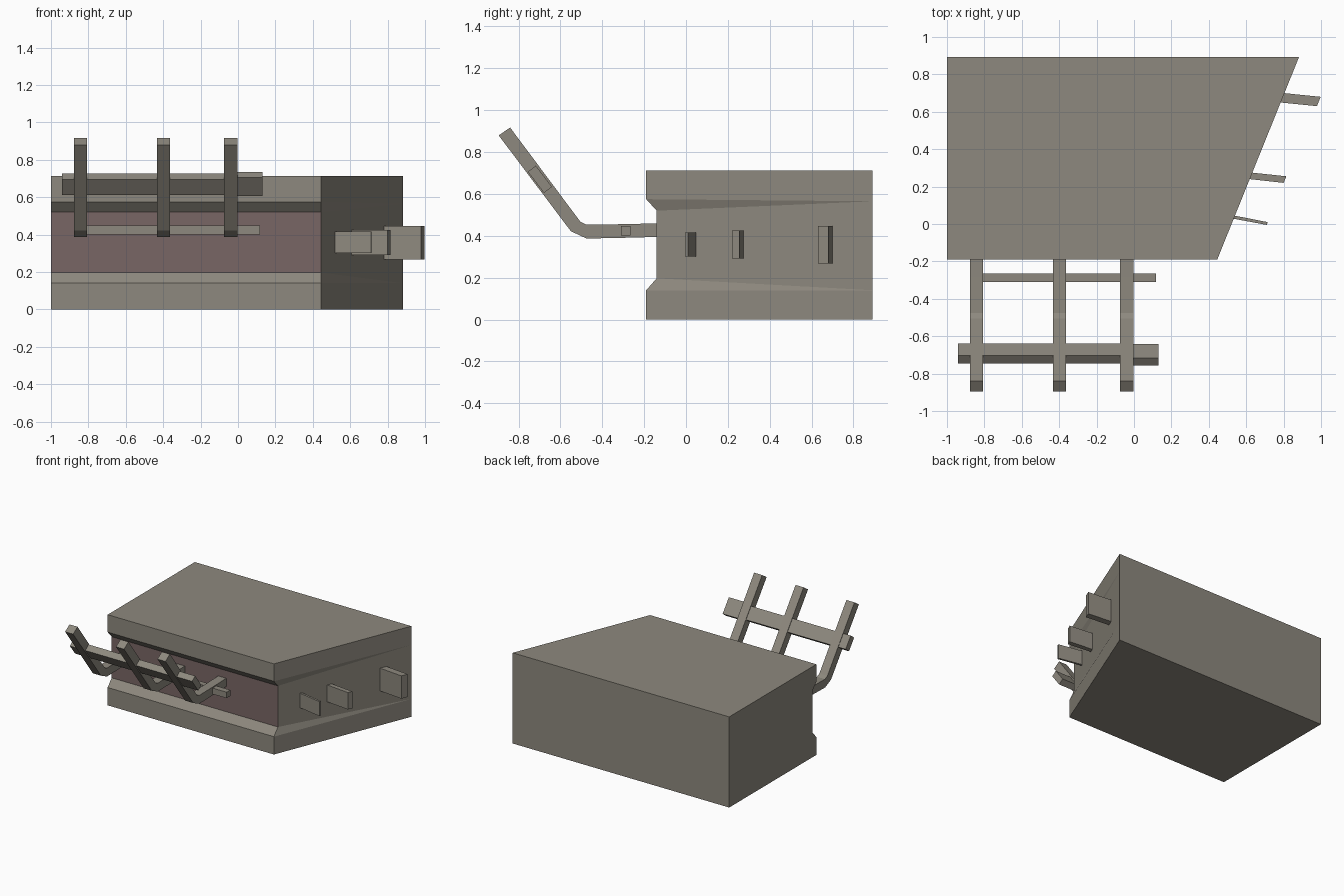
import bpy, bmesh, math
from mathutils import Vector

if "Cube" in bpy.data.objects:
    bpy.data.objects.remove(bpy.data.objects["Cube"])


def material(name, rgb):
    m = bpy.data.materials.new(name)
    m.diffuse_color = (*rgb, 1)
    m.use_nodes = True
    m.node_tree.nodes["Principled BSDF"].inputs["Base Color"].default_value = m.diffuse_color
    return m


GREY = material("warm grey", (0.27, 0.25, 0.21))
RED = material("dull red", (0.19, 0.133, 0.13))


def finish(name, bm, mats=(GREY,)):
    bmesh.ops.recalc_face_normals(bm, faces=bm.faces)
    me = bpy.data.meshes.new(name)
    bm.to_mesh(me)
    bm.free()
    for m in mats:
        me.materials.append(m)
    ob = bpy.data.objects.new(name, me)
    bpy.context.collection.objects.link(ob)
    return ob


def prism(name, points, offset):
    """Extrude a closed outline of 3D points along an offset vector."""
    bm = bmesh.new()
    face = bm.faces.new([bm.verts.new(p) for p in points])
    ext = bmesh.ops.extrude_face_region(bm, geom=[face])["geom"]
    bmesh.ops.translate(bm, vec=offset,
                        verts=[v for v in ext if isinstance(v, bmesh.types.BMVert)])
    return finish(name, bm)


# Body: the front has a recessed channel, the right end is slanted
front = [(-0.19, 0), (-0.19, 0.14), (-0.14, 0.197), (-0.14, 0.52), (-0.19, 0.575), (-0.19, 0.712)]
back_z = [0, 0.14, 0.14, 0.565, 0.565, 0.712]
bm = bmesh.new()
left = [bm.verts.new((-1, y, z)) for y, z in front]
right = [bm.verts.new((0.445, y, z)) for y, z in front]
levels = {z: bm.verts.new((0.882, 0.892, z)) for z in back_z}
rear = [levels[z] for z in back_z]
rear_left = [bm.verts.new((-1, 0.892, z)) for z in (0, 0.712)]
for i in range(5):
    f = bm.faces.new((left[i], right[i], right[i + 1], left[i + 1]))
    f.material_index = 1 if i == 2 else 0          # recessed panel is red
    side = [right[i], rear[i], rear[i + 1], right[i + 1]]
    bm.faces.new(list(dict.fromkeys(side)))
bm.faces.new((left[0], right[0], rear[0], rear_left[0]))
bm.faces.new((left[5], right[5], rear[5], rear_left[1]))
bm.faces.new(left + rear_left[::-1])
bm.faces.new([rear_left[0]] + list(levels.values()) + [rear_left[1]])
finish("body", bm, (GREY, RED))

# Bent arms reaching forward and up from the recess
arm = [(-0.13, 0.46), (-0.28, 0.456), (-0.475, 0.453), (-0.505, 0.468), (-0.84, 0.917),
       (-0.895, 0.88), (-0.55, 0.422), (-0.475, 0.387), (-0.28, 0.391), (-0.13, 0.395)]
for i, x in enumerate((-0.876, -0.434, -0.074)):
    prism(f"arm_{i + 1}", [(x, y, z) for y, z in arm], (0.07, 0, 0))


# Cross bars joining the arms
def bar(name, x0, x1, y, z, long, thick, d):
    d = Vector((0, *d)).normalized()
    n = Vector((0, d.z, -d.y))
    c = Vector((x0, y, z))
    pts = [c + d * long / 2 * a + n * thick / 2 * b
           for a, b in ((-1, -1), (1, -1), (1, 1), (-1, 1))]
    prism(name, pts, (x1 - x0, 0, 0))


slope = (-0.607, 0.795)
bar("lower_bar", -0.81, 0.118, -0.287, 0.424, 0.047, 0.046, (0, 1))
bar("upper_bar", -0.94, -0.04, -0.692, 0.668, 0.105, 0.052, slope)
bar("upper_bar_end", -0.04, 0.13, -0.698, 0.67, 0.127, 0.048, slope)

# Plates standing out from the slanted end
plates = [
    ([(0.49, 0.054), (0.715, 0.01), (0.71, -0.005), (0.48, 0.038)], 0.302, 0.416),
    ([(0.57, 0.281), (0.815, 0.255), (0.80, 0.22), (0.555, 0.247)], 0.292, 0.425),
    ([(0.74, 0.706), (0.998, 0.68), (0.978, 0.63), (0.72, 0.656)], 0.268, 0.447),
]
for i, (pts, z0, z1) in enumerate(plates):
    prism(f"end_plate_{i + 1}", [(x, y, z0) for x, y in pts], (0, 0, z1 - z0))
